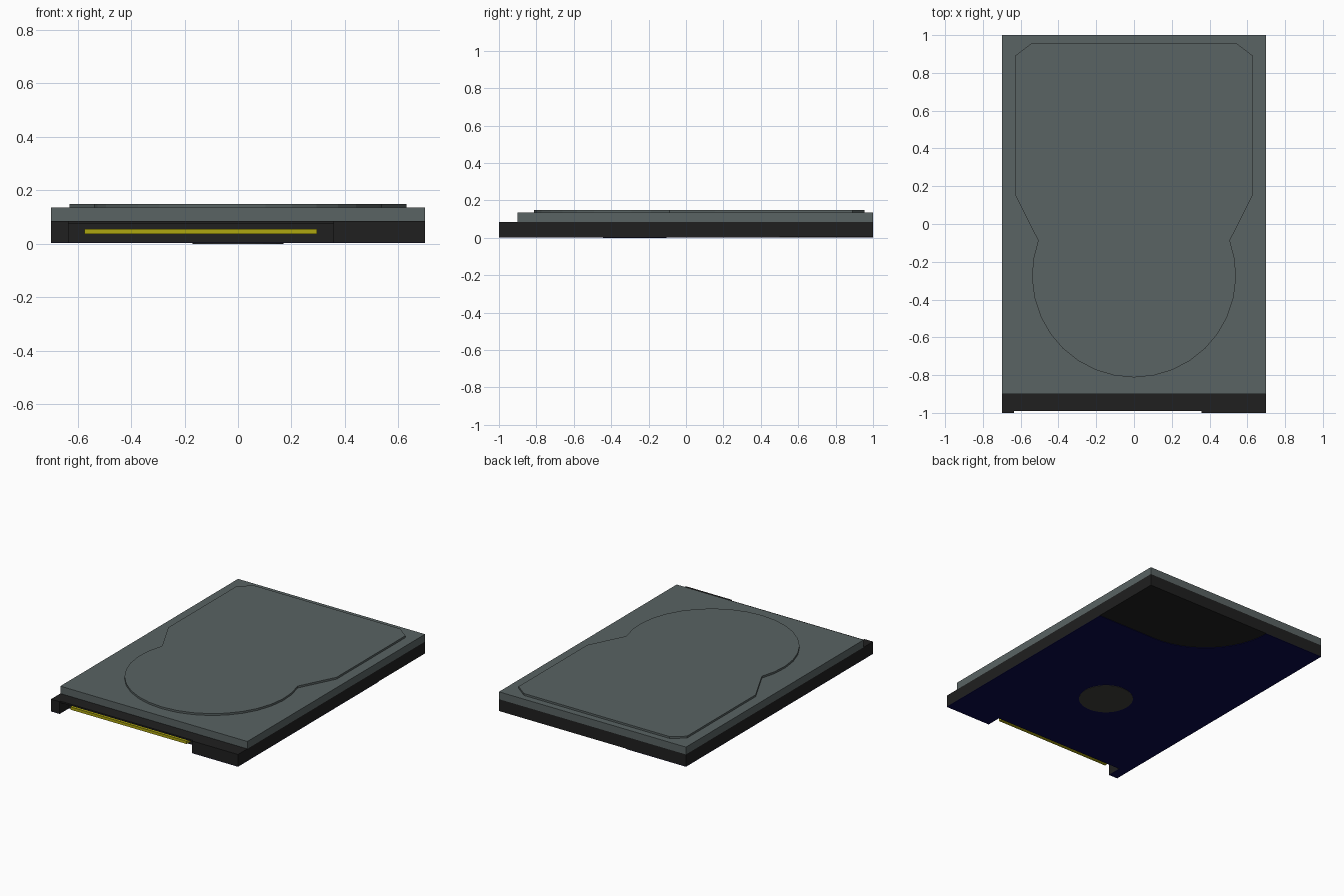
import bpy, bmesh
from math import cos, sin, radians

if "Cube" in bpy.data.objects:
    bpy.data.objects.remove(bpy.data.objects["Cube"])


def material(name, rgb):
    m = bpy.data.materials.new(name)
    m.diffuse_color = (*rgb, 1)
    m.use_nodes = True
    m.node_tree.nodes["Principled BSDF"].inputs["Base Color"].default_value = m.diffuse_color
    return m


METAL = material("grey_metal", (0.10, 0.125, 0.125))
BLACK = material("black", (0.014, 0.014, 0.014))
BLUE = material("circuit_blue", (0.003, 0.003, 0.07))
YELLOW = material("gold_yellow", (0.42, 0.38, 0.005))
DARK = material("dark_grey", (0.05, 0.05, 0.045))


def prism(name, profile, z0, z1, mat=None):
    """Extrude a flat xy outline from z0 to z1."""
    bm = bmesh.new()
    face = bm.faces.new([bm.verts.new((x, y, z0)) for x, y in profile])
    top = bmesh.ops.extrude_face_region(bm, geom=[face])["geom"]
    for v in top:
        if isinstance(v, bmesh.types.BMVert):
            v.co.z = z1
    bmesh.ops.recalc_face_normals(bm, faces=bm.faces)
    mesh = bpy.data.meshes.new(name)
    bm.to_mesh(mesh)
    bm.free()
    if mat:
        mesh.materials.append(mat)
    ob = bpy.data.objects.new(name, mesh)
    bpy.context.collection.objects.link(ob)
    return ob


def rect(x0, x1, y0, y1):
    return [(x0, y0), (x1, y0), (x1, y1), (x0, y1)]


def arc(cx, cy, r, a0, a1, n):
    return [(cx + r * cos(radians(a0 + (a1 - a0) * i / n)),
             cy + r * sin(radians(a0 + (a1 - a0) * i / n))) for i in range(n + 1)]


def cut(target, cutter):
    mod = target.modifiers.new("cut", 'BOOLEAN')
    mod.operation = 'DIFFERENCE'
    mod.solver = 'EXACT'
    mod.object = cutter
    bpy.context.view_layer.objects.active = target
    bpy.ops.object.modifier_apply(modifier=mod.name)
    bpy.data.objects.remove(cutter)


NL, NR = -0.635, 0.357   # sides of the connector notch

# black base with a connector recess under a thin front lip
base = prism("base", rect(-0.7, 0.7, -1, 1), 0.005, 0.085, BLACK)
cut(base, prism("recess_cutter", rect(NL, NR, -1.1, -0.9), -0.1, 0.075))
cut(base, prism("lip_cutter", rect(NL, NR, -1.1, -0.99), -0.1, 0.2))

# cover
prism("cover", rect(-0.7, 0.7, -0.9, 1), 0.085, 0.135, METAL)

# raised plate: round over the platter, chamfered rectangle behind
right = [(0.63, 0.155), (0.63, 0.89), (0.545, 0.955)]
left = [(-x, y) for x, y in reversed(right)]
prism("raised_plate", right + left + arc(0, -0.272, 0.54, 160, 380, 20),
      0.135, 0.148, METAL)

# circuit board on the underside, with a rounded cut-out at the back
board = [(-0.7, -1), (NL, -1), (NL, -0.9), (NR, -0.9), (NR, -1), (0.7, -1),
         (0.7, 0.5)] + arc(0.25, 1, 0.5, 270, 180, 12) + [(-0.7, 1)]
prism("circuit_board", board, 0.002, 0.005, BLUE)

# spindle disc under the board
prism("spindle_disc", arc(0, -0.275, 0.17, 0, 348.75, 31), 0, 0.004, DARK)

# connector strip in the recess
prism("connector", rect(-0.575, 0.295, -0.97, -0.89), 0.036, 0.055, YELLOW)
